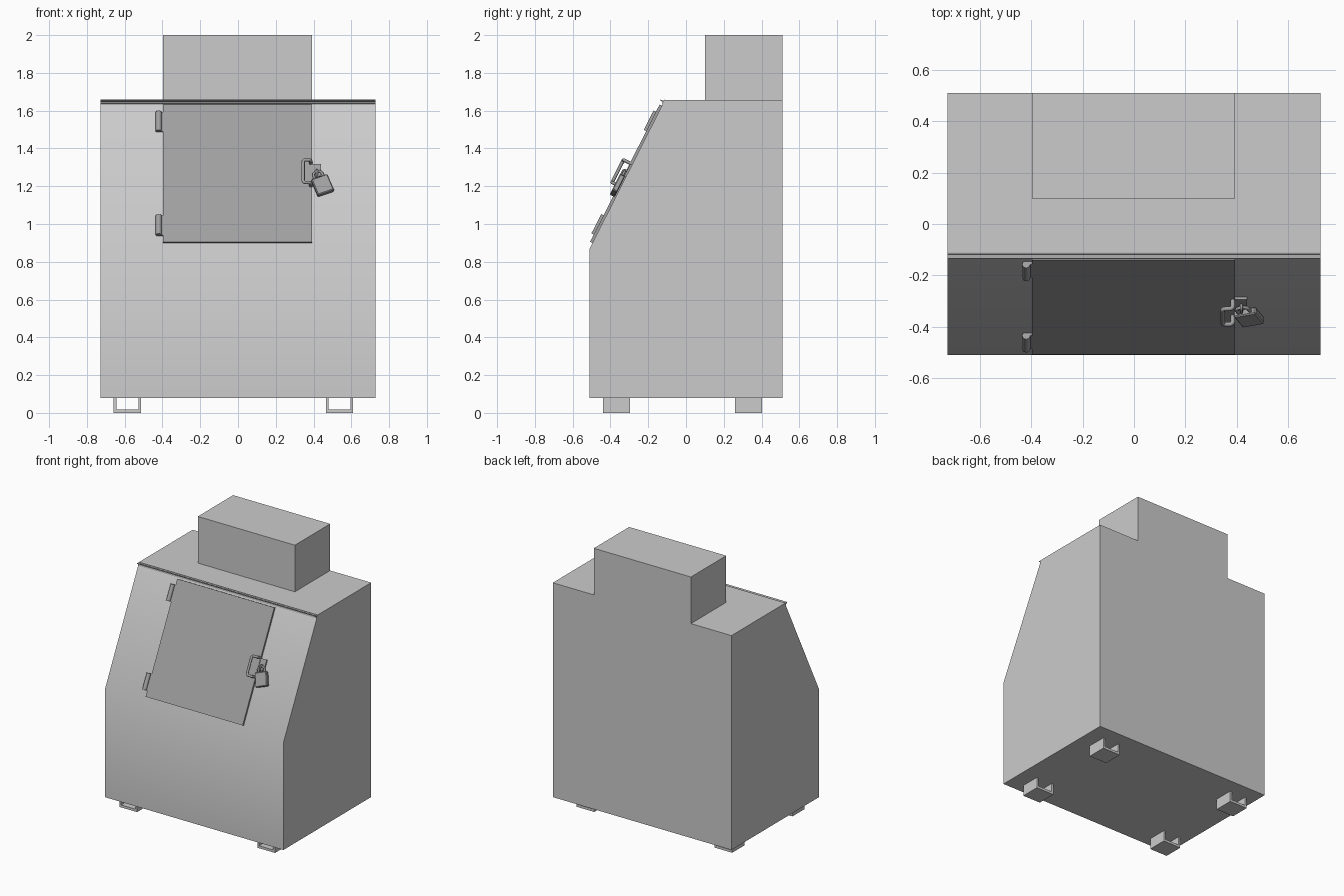
import bpy, math
from mathutils import Vector, Matrix

if "Cube" in bpy.data.objects:
    bpy.data.objects.remove(bpy.data.objects["Cube"])

# Frame of the sloped front: local x = across, y = up the slope, z = outward
U = Vector((0, 0.40, 0.79)).normalized()
N = Vector((1, 0, 0)).cross(U)
SLOPE = Matrix(((1, 0, 0, 0), (0, U.y, N.y, -0.51), (0, U.z, N.z, 0.87), (0, 0, 0, 1)))
ID = Matrix.Identity(4)

dark = bpy.data.materials.new("dark_grey")
dark.diffuse_color = (0.35, 0.35, 0.35, 1)
dark.use_nodes = True
dark.node_tree.nodes["Principled BSDF"].inputs["Base Color"].default_value = dark.diffuse_color


def finish(ob, frame, mat=None, smooth=False, bevel=0):
    bpy.context.scene.collection.objects.link(ob)
    ob.matrix_world = frame
    if mat:
        ob.data.materials.append(mat)
    if bevel:
        m = ob.modifiers.new("bevel", 'BEVEL')
        m.width, m.segments = bevel, 1
    if smooth:
        bpy.ops.object.select_all(action='DESELECT')
        ob.select_set(True)
        bpy.context.view_layer.objects.active = ob
        bpy.ops.object.shade_smooth_by_angle(angle=math.radians(30))
    return ob


def prism(name, prof, a, b, axis, frame=ID, **kw):
    """Extrude a closed 2D profile from a to b along x (yz profile) or y (xz profile)."""
    put = (lambda p, t: (t, p[0], p[1])) if axis == 'x' else (lambda p, t: (p[0], -t, p[1]))
    if axis == 'y':
        a, b = -b, -a
        put = lambda p, t: (p[0], -t, p[1])
    n = len(prof)
    verts = [put(p, a) for p in prof] + [put(p, b) for p in prof]
    faces = [tuple(range(n))[::-1], tuple(range(n, 2 * n))]
    faces += [(i, (i + 1) % n, (i + 1) % n + n, i + n) for i in range(n)]
    me = bpy.data.meshes.new(name)
    me.from_pydata(verts, [], faces)
    return finish(bpy.data.objects.new(name, me), frame, **kw)


def box(name, x, y, z, frame=ID, **kw):
    return prism(name, [(y[0], z[0]), (y[1], z[0]), (y[1], z[1]), (y[0], z[1])],
                 x[0], x[1], 'x', frame, **kw)


def tube(name, pts, r, frame, fillet=0.0, mat=None):
    """Round bar along a path with filleted corners."""
    pts = [Vector(p) for p in pts]
    path = [pts[0]]
    for p, c, q in zip(pts, pts[1:], pts[2:]):
        if fillet:
            s, e = c + (p - c).normalized() * fillet, c + (q - c).normalized() * fillet
            path += [s.lerp(c, t).lerp(c.lerp(e, t), t) for t in (0, .25, .5, .75, 1)]
        else:
            path.append(c)
    path.append(pts[-1])
    cu = bpy.data.curves.new(name, 'CURVE')
    cu.dimensions = '3D'
    cu.bevel_depth, cu.bevel_resolution, cu.use_fill_caps = r, 2, True
    sp = cu.splines.new('POLY')
    sp.points.add(len(path) - 1)
    for sp_pt, p in zip(sp.points, path):
        sp_pt.co = (*p, 1)
    return finish(bpy.data.objects.new(name, cu), frame, mat)


# Cabinet and the raised housing on top
prism("cabinet", [(-.51, .08), (.51, .08), (.51, 1.657), (-.112, 1.657), (-.51, .87)],
      -.727, .727, 'x', smooth=True)
box("top_housing", (-.397, .393), (.10, .51), (1.657, 2.0))

# Channel feet, open at the top and along y
for sx, x0 in (("left", -.658), ("right", .465)):
    for sy, y0 in (("front", -.44), ("back", .26)):
        w, t = .145, .015
        prof = [(0, .08), (0, 0), (w, 0), (w, .08), (w - t, .08), (w - t, .018), (t, .018), (t, .08)]
        prism(f"foot_{sy}_{sx}", [(x0 + a, b) for a, b in prof], y0, y0 + .143, 'y')

# Drip rail above the door (L section)
prism("drip_rail", [(.858, 0), (.882, 0), (.882, .005), (.874, .005), (.874, .021),
                    (.867, .021), (.867, .005), (.858, .005)], -.727, .727, 'x', SLOPE, mat=dark)

# Door
box("door", (-.397, .393), (.033, .848), (0, .014), SLOPE, mat=dark)

# Hinges: leaf plus barrel
for tag, v in (("lower", .075), ("upper", .69)):
    box(f"hinge_leaf_{tag}", (-.425, -.397), (v, v + .115), (0, .012), SLOPE, mat=dark)
    tube(f"hinge_barrel_{tag}", [(-.42, v, .012), (-.42, v + .115, .012)], .016, SLOPE, mat=dark)

# Offset pull handle
tube("door_handle", [(.385, .50, 0), (.385, .50, .052), (.345, .50, .052),
                     (.345, .366, .052), (.385, .366, .052), (.385, .366, 0)],
     .009, SLOPE, .014, dark)

# Hasp and staple
box("hasp_plate", (.388, .44), (.425, .498), (0, .01), SLOPE, mat=dark)
box("hasp_tongue", (.375, .43), (.375, .43), (0, .012), SLOPE, mat=dark)
tube("staple", [(.418, .455, 0), (.418, .455, .028), (.418, .415, .028), (.418, .415, 0)],
     .006, SLOPE, .01, dark)

# Padlock hanging at an angle
LOCK = SLOPE @ Matrix.Translation((.448, .364, .02)) @ Matrix.Rotation(math.radians(21), 4, 'Z')
box("padlock_body", (-.046, .046), (-.05, .05), (-.015, .015), LOCK, mat=dark, bevel=.005)
tube("padlock_shackle", [(-.024, .045, 0), (-.024, .088, 0), (.024, .088, 0), (.024, .045, 0)],
     .007, LOCK, .022, dark)
